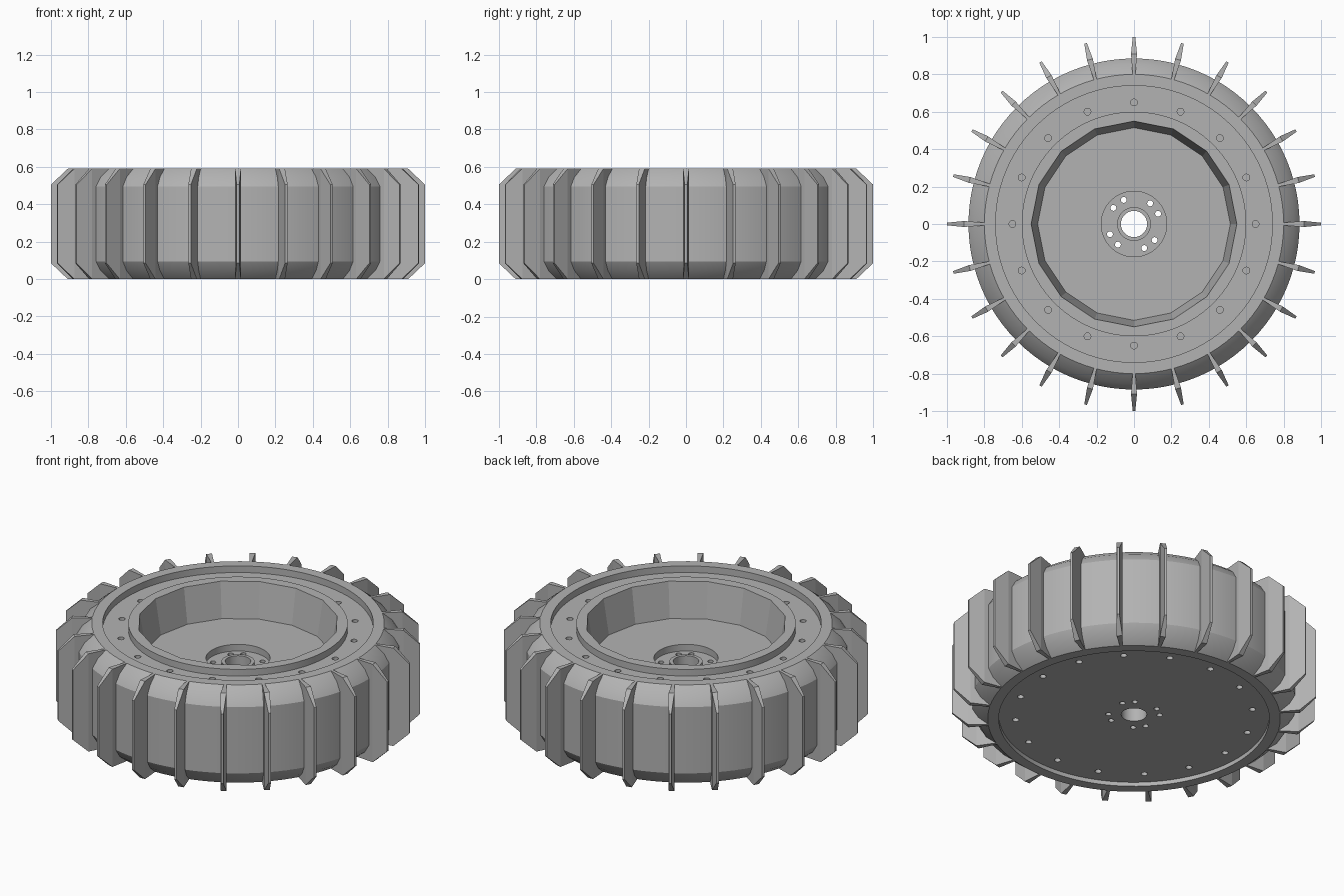
import bpy, bmesh
from math import pi, cos, sin, radians
from mathutils import Matrix

cube = bpy.data.objects.get("Cube")
if cube:
    bpy.data.objects.remove(cube, do_unlink=True)

H = 0.59          # overall height
SEGMENTS = 96     # roundness of the turned parts
FACETS = 16       # flat sides of the inner well

grey = bpy.data.materials.new("metal_grey")
grey.use_nodes = True
colour = (0.45, 0.45, 0.45, 1)
grey.diffuse_color = colour
grey.node_tree.nodes["Principled BSDF"].inputs["Base Color"].default_value = colour


def finish(name, bm):
    bmesh.ops.recalc_face_normals(bm, faces=bm.faces)
    mesh = bpy.data.meshes.new(name)
    bm.to_mesh(mesh)
    bm.free()
    mesh.materials.append(grey)
    obj = bpy.data.objects.new(name, mesh)
    bpy.context.collection.objects.link(obj)
    return obj


def activate(obj):
    bpy.ops.object.select_all(action='DESELECT')
    obj.select_set(True)
    bpy.context.view_layer.objects.active = obj


def facet_scale(angle):
    step = 2 * pi / FACETS
    return cos(step / 2) / cos(angle % step - step / 2)


def lathe(name, profile):
    """Turn a closed (radius, height, faceted) profile about z."""
    bm = bmesh.new()
    rings = []
    for i in range(SEGMENTS):
        a = 2 * pi * i / SEGMENTS
        ring = []
        for r, z, faceted in profile:
            r *= facet_scale(a) if faceted else 1
            ring.append(bm.verts.new((r * cos(a), r * sin(a), z)))
        rings.append(ring)
    n = len(profile)
    for i, ring in enumerate(rings):
        after = rings[(i + 1) % SEGMENTS]
        for j in range(n):
            k = (j + 1) % n
            bm.faces.new((ring[j], after[j], after[k], ring[k]))
    return finish(name, bm)


# Wheel body: underside, tread, top groove, raised lip, well and hub
underside = [(0.07, 0.025, 0), (0.74, 0.025, 0), (0.74, 0, 0), (0.80, 0, 0)]
tread = [(0.855, 0.045, 0), (0.885, 0.095, 0),
         (0.885, H - 0.095, 0), (0.855, H - 0.045, 0)]
top = [(0.80, H, 0), (0.74, H, 0), (0.74, 0.55, 0), (0.60, 0.55, 0), (0.60, H, 0)]
well = [(0.55, H, 1), (0.515, 0.38, 1)]
hub = [(0.175, 0.38, 0), (0.175, 0.34, 0), (0.09, 0.34, 0),
       (0.09, 0.36, 0), (0.07, 0.36, 0)]
body = lathe("wheel_body", underside + tread + top + well + hub)

# Bolt holes: blind ones around both flanges, through ones in the hub
cutter_bm = bmesh.new()


def hole(radius, centre_r, angle, low, high):
    place = Matrix.Translation((centre_r * cos(angle), centre_r * sin(angle),
                                (low + high) / 2))
    bmesh.ops.create_cone(cutter_bm, cap_ends=True, segments=16, radius1=radius,
                          radius2=radius, depth=high - low, matrix=place)


for i in range(16):
    hole(0.018, 0.65, i * pi / 8, 0.50, 0.62)
    hole(0.018, 0.65, i * pi / 8, -0.03, 0.08)
for quarter in range(4):
    for offset in (23, 52):
        hole(0.016, 0.14, radians(90 * quarter + offset), -0.1, 0.5)

cutter = finish("bolt_hole_cutter", cutter_bm)
cutter.hide_render = True
cut = body.modifiers.new("bolt_holes", 'BOOLEAN')
cut.operation = 'DIFFERENCE'
cut.solver = 'EXACT'
cut.object = cutter
activate(body)
bpy.ops.object.modifier_apply(modifier=cut.name)
bpy.data.objects.remove(cutter, do_unlink=True)
bpy.ops.object.shade_smooth_by_angle(angle=radians(20))

# Paddles: tapered blades, thickest in the middle, with clipped outer corners
stations = [(0.78, 0.006, 0), (0.91, 0.016, 0), (1.0, 0.007, 0.085)]
paddle_bm = bmesh.new()
for i in range(24):
    turn = Matrix.Rotation(i * pi / 12, 4, 'Z')
    loops = []
    for r, w, inset in stations:
        corners = [(r, -w, inset), (r, w, inset), (r, w, H - inset), (r, -w, H - inset)]
        loops.append([paddle_bm.verts.new(c) for c in corners])
    for a, b in zip(loops, loops[1:]):
        for j in range(4):
            k = (j + 1) % 4
            paddle_bm.faces.new((a[j], a[k], b[k], b[j]))
    paddle_bm.faces.new(loops[0])
    paddle_bm.faces.new(loops[-1])
    bmesh.ops.transform(paddle_bm, matrix=turn, verts=[v for l in loops for v in l])
finish("tread_paddles", paddle_bm)
